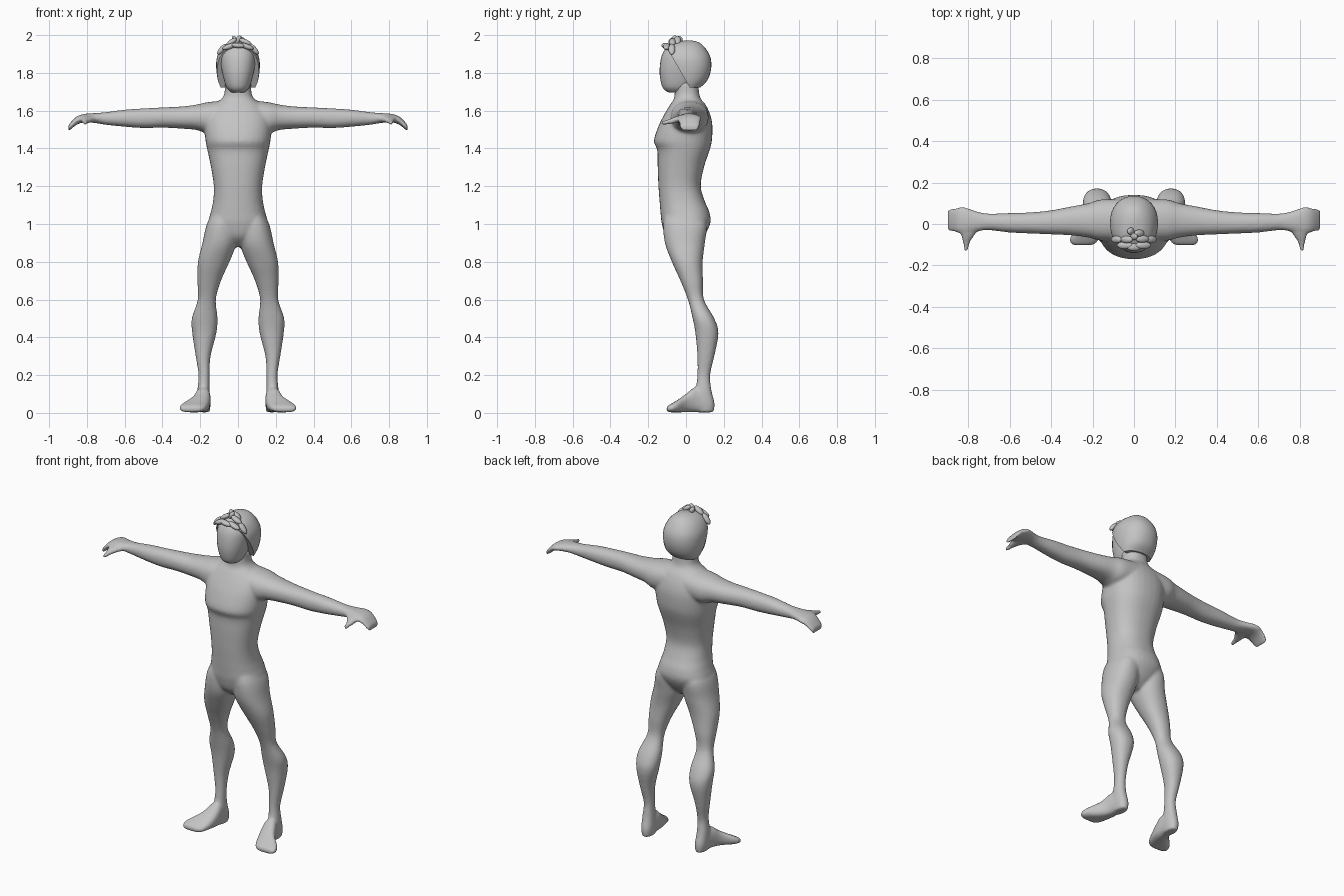
import bpy, bmesh, math
from mathutils import Vector, Matrix

grey = bpy.data.materials.new("plain_grey")
grey.diffuse_color = (0.55, 0.55, 0.55, 1)


def spline(rows, steps=4):
    """Catmull-Rom interpolation of the section rows."""
    out = []
    for i in range(len(rows) - 1):
        p = [rows[max(i - 1, 0)], rows[i], rows[i + 1], rows[min(i + 2, len(rows) - 1)]]
        for k in range(steps):
            t = k / steps
            out.append([0.5 * (2 * b + (c - a) * t + (2 * a - 5 * b + 4 * c - d) * t * t
                               + (3 * b - a - 3 * c + d) * t ** 3) for a, b, c, d in zip(*p)])
    return out + [list(rows[-1])]


def loft(bm, rows, axis, side=1, power=2.2, n=32):
    """Closed tube through sections (position, a0, a1, b0, b1) along an axis."""
    rings = []
    for pos, a0, a1, b0, b1 in spline(rows):
        ring = []
        for k in range(n):
            t = 2 * math.pi * k / n
            c, s = math.cos(t), math.sin(t)
            a = (a0 + a1) / 2 + (a1 - a0) / 2 * math.copysign(abs(c) ** (2 / power), c)
            b = (b0 + b1) / 2 + (b1 - b0) / 2 * math.copysign(abs(s) ** (2 / power), s)
            x, y, z = {"x": (pos, a, b), "y": (a, pos, b), "z": (a, b, pos)}[axis]
            ring.append(bm.verts.new((x * side, y, z)))
        rings.append(ring)
    faces = [bm.faces.new(rings[0]), bm.faces.new(rings[-1][::-1])]
    for r, q in zip(rings, rings[1:]):
        for k in range(n):
            j = (k + 1) % n
            faces.append(bm.faces.new((r[k], q[k], q[j], r[j])))
    bmesh.ops.recalc_face_normals(bm, faces=faces)


def finish(name, bm):
    me = bpy.data.meshes.new(name)
    bm.to_mesh(me)
    bm.free()
    ob = bpy.data.objects.new(name, me)
    bpy.context.collection.objects.link(ob)
    me.materials.append(grey)
    bpy.ops.object.select_all(action="DESELECT")
    bpy.context.view_layer.objects.active = ob
    ob.select_set(True)
    bpy.ops.object.shade_smooth_by_angle(angle=math.radians(40))
    return ob


def sym(rows):
    return [(z, -w, w, y0, y1) for z, w, y0, y1 in rows]


# Torso and neck: height, half width, front, back
torso = sym([(.88, .03, -.05, .04), (.93, .10, -.105, .09), (1.0, .155, -.128, .128),
             (1.06, .145, -.135, .125), (1.12, .132, -.14, .10), (1.2, .128, -.146, .078),
             (1.3, .143, -.15, .095), (1.39, .162, -.152, .125), (1.44, .172, -.17, .137),
             (1.52, .178, -.145, .14), (1.58, .17, -.115, .128), (1.63, .13, -.085, .105),
             (1.66, .09, -.065, .08), (1.69, .072, -.06, .07), (1.75, .07, -.06, .065)])
leg = [(1.08, .02, .12, -.10, .07), (1.0, .01, .165, -.12, .11), (.9, .008, .188, -.112, .10),
       (.8, .045, .212, -.075, .088), (.7, .09, .215, -.03, .09), (.6, .117, .213, .01, .095),
       (.5, .108, .245, .035, .15), (.42, .115, .242, .05, .172), (.3, .145, .224, .06, .15),
       (.2, .151, .209, .06, .128), (.12, .15, .215, .05, .135), (.05, .145, .215, .04, .152),
       (.003, .15, .208, .05, .147)]
foot = [(.11, .15, .212, .003, .10), (.05, .145, .225, .003, .135), (0, .148, .25, .003, .10),
        (-.05, .16, .30, .003, .065), (-.085, .175, .312, .003, .045), (-.103, .20, .295, .006, .032)]
arm = [(.06, -.08, .12, 1.49, 1.655), (.16, -.08, .118, 1.48, 1.645), (.22, -.065, .10, 1.498, 1.632),
       (.3, -.055, .085, 1.505, 1.622), (.4, -.05, .066, 1.51, 1.617), (.5, -.046, .056, 1.508, 1.612),
       (.6, -.041, .053, 1.515, 1.605), (.7, -.03, .05, 1.525, 1.592), (.76, -.036, .062, 1.535, 1.587),
       (.82, -.046, .082, 1.537, 1.582), (.86, -.04, .077, 1.522, 1.565), (.897, -.032, .071, 1.49, 1.525)]
thumb = [(0, .72, .84, 1.54, 1.58), (-.05, .765, .835, 1.535, 1.57), (-.09, .79, .825, 1.528, 1.555),
         (-.13, .801, .819, 1.525, 1.545)]

# Body: all limbs fused into one smooth skin
bm = bmesh.new()
loft(bm, torso, "z", power=2.3)
for s in (1, -1):
    loft(bm, leg, "z", s)
    loft(bm, foot, "y", s, 2.6)
    loft(bm, arm, "x", s)
    loft(bm, thumb, "y", s)
body = finish("body", bm)
fuse = body.modifiers.new("fuse", "REMESH")
fuse.mode = "VOXEL"
fuse.voxel_size = 0.008
fuse.use_smooth_shade = True
soft = body.modifiers.new("soften", "SMOOTH")
soft.factor = 0.5
soft.iterations = 8

# Blank face
bm = bmesh.new()
loft(bm, sym([(1.695, .03, -.085, .0), (1.705, .045, -.108, .02), (1.73, .064, -.127, .04),
              (1.79, .081, -.139, .06), (1.85, .091, -.137, .08), (1.9, .09, -.125, .08),
              (1.94, .07, -.098, .07), (1.955, .03, -.06, .04)]), "z")
finish("face", bm)

# Hair cap, cut along the slanted hairline
bm = bmesh.new()
loft(bm, sym([(1.722, .092, -.06, .075), (1.76, .106, -.10, .113), (1.82, .115, -.12, .133),
              (1.88, .112, -.13, .13), (1.93, .088, -.115, .103), (1.96, .052, -.07, .07),
              (1.972, .012, -.0, .03)]), "z")
cut = bmesh.ops.bisect_plane(bm, geom=bm.verts[:] + bm.edges[:] + bm.faces[:],
                             plane_co=(0, -.1, 1.93), plane_no=(0, -.19, -.11), clear_outer=True)
bmesh.ops.holes_fill(bm, edges=[e for e in bm.edges if e.is_boundary])
finish("hair_cap", bm)

# Curly locks: position, tilt in the front plane (degrees), length
locks = [(-.085, -.075, 1.925, -50, .036), (.085, -.075, 1.925, 50, .036),
         (-.045, -.103, 1.94, -20, .04), (.045, -.103, 1.94, 20, .04), (0, -.112, 1.945, 5, .036),
         (-.035, -.075, 1.963, -35, .034), (.04, -.072, 1.963, 25, .036),
         (.0, -.06, 1.975, -60, .026), (.025, -.045, 1.972, 40, .03), (-.015, -.035, 1.972, 60, .026)]
bm = bmesh.new()
for x, y, z, tilt, size in locks:
    m = (Matrix.Translation((x, y, z)) @ Matrix.Rotation(math.radians(tilt), 4, "Y")
         @ Matrix.Diagonal((size, .018, .014, 1)))
    bmesh.ops.create_uvsphere(bm, u_segments=16, v_segments=10, radius=1, matrix=m)
finish("hair_locks", bm)
